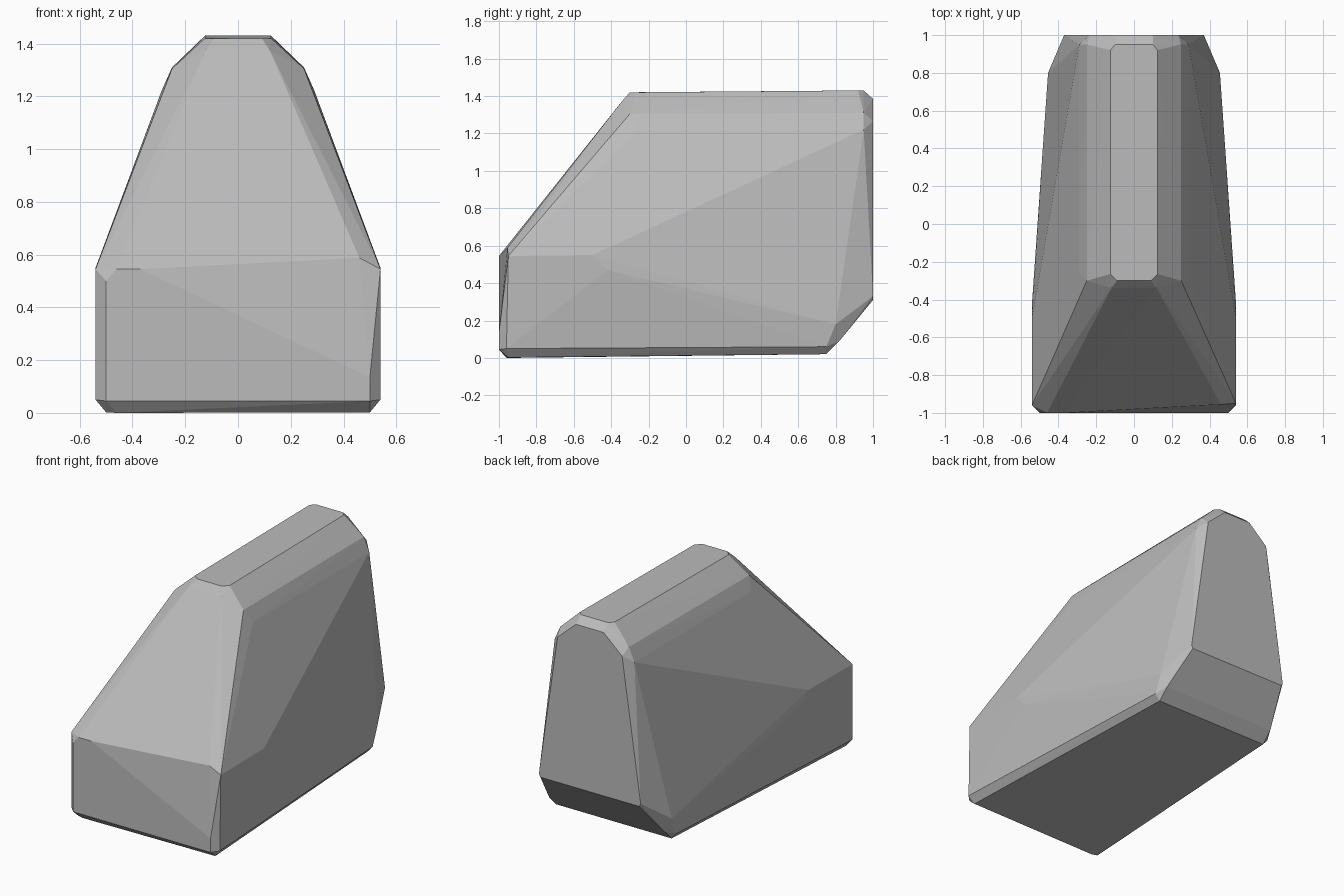
import bpy
import bmesh

stone = bpy.data.materials.new("stone_grey")
stone.diffuse_color = (0.5, 0.5, 0.5, 1)

# corners shared by both sides of the block
mirrored = [
    # flat ridge with clipped ends
    (0.125, -0.265, 1.42), (0.09, -0.30, 1.42), (0.12, -0.34, 1.375),
    (0.125, 0.92, 1.43), (0.10, 0.95, 1.43),
    # shoulders
    (0.25, -0.30, 1.305), (0.29, -0.26, 1.22),
    (0.25, 0.95, 1.31), (0.29, 0.95, 1.22),
    # back face
    (0.10, 1.0, 1.385), (0.235, 1.0, 1.265), (0.37, 1.0, 0.33),
    # flank
    (0.54, -0.50, 0.55), (0.54, -0.42, 0.47), (0.455, 0.80, 0.18),
    (0.54, -0.96, 0.05), (0.455, 0.75, 0.06),
    # underside and back lower chamfer
    (0.50, -0.95, 0.002), (0.42, 0.75, 0.02), (0.42, 0.82, 0.09),
    (0.36, 1.0, 0.31),
]
# uneven front end: full corner on the left, tilted back on the right
front = [
    (-0.50, -1.0, 0.045), (-0.50, -1.0, 0.50), (-0.46, -1.0, 0.545),
    (-0.37, -1.0, 0.545), (-0.54, -0.96, 0.545), (-0.46, -0.96, 0.0),
    (0.50, -1.0, 0.045), (0.50, -1.0, 0.135), (0.54, -0.95, 0.545),
    (0.46, -0.955, 0.588),
]

# faceted stone as the hull of its corners
bm = bmesh.new()
for x, y, z in mirrored:
    bm.verts.new((x, y, z))
    bm.verts.new((-x, y, z))
for p in front:
    bm.verts.new(p)
result = bmesh.ops.convex_hull(bm, input=bm.verts)
loose = [v for v in bm.verts if not v.link_faces]
bmesh.ops.delete(bm, geom=loose, context='VERTS')
bmesh.ops.dissolve_limit(bm, angle_limit=0.01, verts=bm.verts, edges=bm.edges)
bmesh.ops.recalc_face_normals(bm, faces=bm.faces)

mesh = bpy.data.meshes.new("stone_block")
bm.to_mesh(mesh)
bm.free()
mesh.materials.append(stone)
block = bpy.data.objects.new("stone_block", mesh)
bpy.context.collection.objects.link(block)
